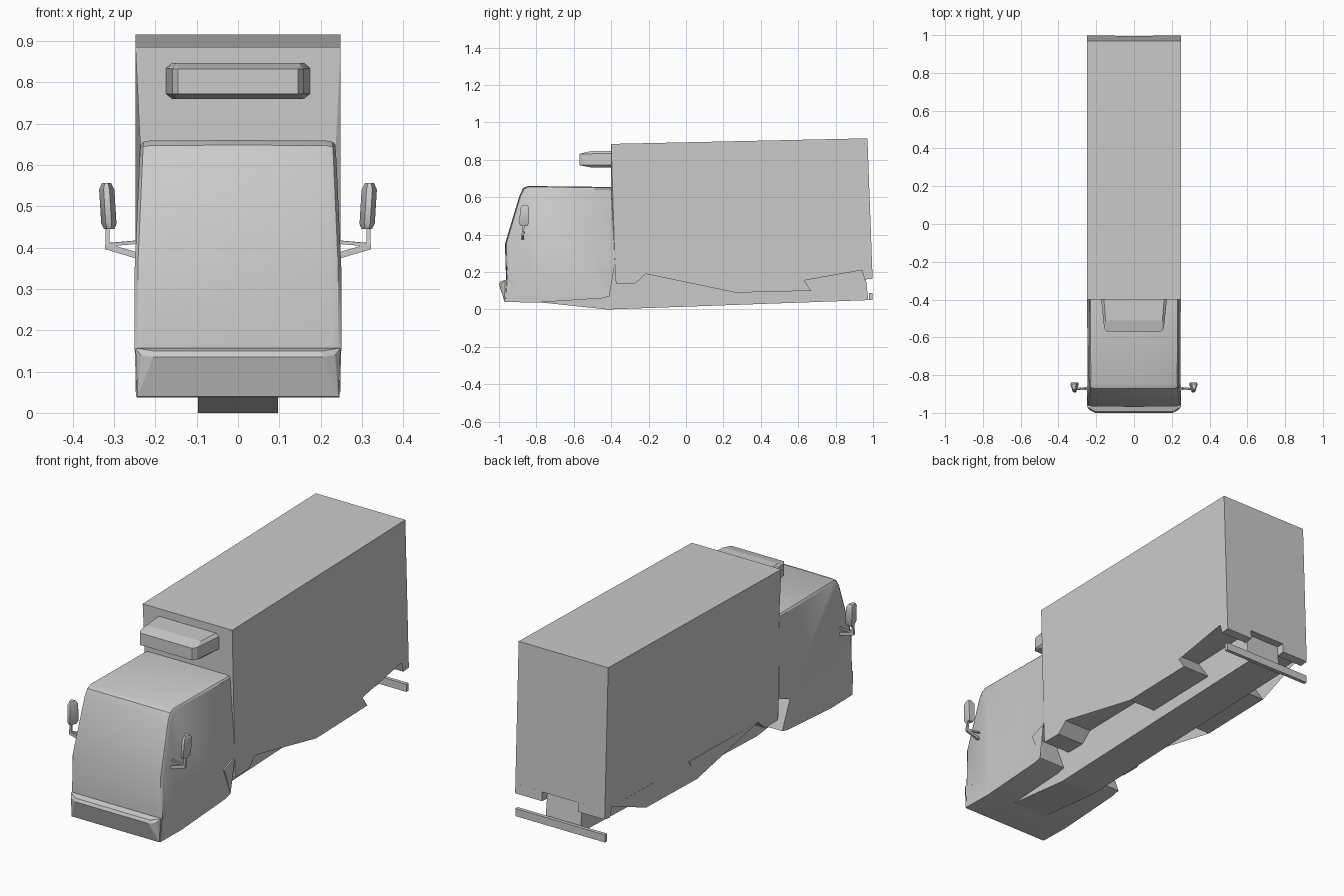
import bpy, bmesh, math
from mathutils import Vector

if "Cube" in bpy.data.objects:
    bpy.data.objects.remove(bpy.data.objects["Cube"])


def finish(name, bm, angle=None, mirror=False):
    bmesh.ops.recalc_face_normals(bm, faces=bm.faces)
    me = bpy.data.meshes.new(name)
    bm.to_mesh(me)
    bm.free()
    ob = bpy.data.objects.new(name, me)
    bpy.context.collection.objects.link(ob)
    if mirror:
        ob.modifiers.new("mirror", 'MIRROR').use_mirror_merge = False
    if angle:
        bpy.ops.object.select_all(action='DESELECT')
        ob.select_set(True)
        bpy.context.view_layer.objects.active = ob
        bpy.ops.object.shade_smooth_by_angle(angle=math.radians(angle))
    return ob


def loft(name, rings, angle=None, mirror=False):
    bm = bmesh.new()
    vs = [[bm.verts.new(p) for p in r] for r in rings]
    n = len(vs[0])
    for a, b in zip(vs, vs[1:]):
        for i in range(n):
            j = (i + 1) % n
            bm.faces.new((a[i], a[j], b[j], b[i]))
    caps = [bm.faces.new(vs[0]), bm.faces.new(vs[-1])]
    bmesh.ops.triangulate(bm, faces=caps)
    return finish(name, bm, angle, mirror)


def prism(name, pts, x0, x1, mirror=False):
    return loft(name, [[(x, y, z) for y, z in pts] for x in (x0, x1)], mirror=mirror)


def hull(name, pts, angle=None, mirror=False):
    bm = bmesh.new()
    for p in pts:
        bm.verts.new(p)
    bmesh.ops.convex_hull(bm, input=bm.verts)
    bmesh.ops.dissolve_limit(bm, angle_limit=0.01, verts=bm.verts, edges=bm.edges)
    return finish(name, bm, angle, mirror)


def both(pts):
    return [(s * x, y, z) for x, y, z in pts for s in (-1, 1)]


# cab: side profile lofted across the width, with rounded windshield and roof edges
cab = [(-.965, .04), (-.962, .155), (-.968, .35), (-.89, .61), (-.872, .648), (-.845, .66),
       (-.4, .655), (-.38, .245), (-.465, .21), (-.41, .07), (-.45, .06), (-.8, .037)]


def cab_ring(s, inset):
    ring = []
    for y, z in cab:
        half = .25 - .014 * max(0, (z - .35) / .31) - (.004 if z < .1 else 0)
        if y < -.84 and y > -.98 and z > .1:
            y += inset * (1 if z > .3 else .3)
        if z > .64:
            z -= inset * .6
        ring.append((s * half, y, z))
    return ring


loft("cab", [cab_ring(s, i) for s, i in
             ((-1, .02), (-.97, .007), (-.9, .002), (0, 0), (.9, .002), (.97, .007), (1, .02))], 35)

# cargo box with stepped lower skirts; front narrows to meet the cab roof
box = [(-.4, .885), (-.4, .655), (-.38, .245), (-.375, .14), (-.27, .14), (-.215, .19),
       (.33, .2), (.265, .09), (.67, .1), (.6, .2), (.94, .21), (.996, .21), (.97, .915)]
loft("cargo_box", [[(s * (.237 if z == .655 else .248), y, z) for y, z in box] for s in (-1, 1)])

# rear lip on each side of the chassis notch
prism("rear_lip", [(.94, .212), (.955, .16), (.998, .165), (.996, .212)], .1, .248, True)

# central chassis spine
prism("chassis", [(-.8, .04), (-.42, 0), (.975, .05), (.955, .22), (-.4, .22), (-.7, .1)], -.097, .097)

# rear bar
prism("rear_bar", [(.978, .05), (.996, .05), (.996, .088), (.978, .088)], -.248, .248)

# front bumper with tapered corners
hull("front_bumper", both([(.243, -.97, .04), (.243, -.92, .04), (.248, -.92, .157),
                           (.248, -.968, .157), (.205, -1, .135), (.235, -.985, .14),
                           (.205, -.993, .15)]))

# cooling unit on the front of the box
hull("cooling_unit", both([(.145, -.57, .772), (.145, -.57, .832),
                           (.158, -.55, .772), (.158, -.55, .832),
                           (.15, -.51, .76), (.15, -.51, .846),
                           (.16, -.39, .76), (.16, -.39, .847),
                           (.175, -.39, .772), (.175, -.39, .834)]))


# mirror arms and heads
def bar(name, p, q, w):
    hull(name, [Vector(e) + Vector((a, b, c)) * w for e in (p, q)
                for a in (-1, 1) for b in (-1, 1) for c in (-1, 1)], mirror=True)


bar("mirror_arm_lower", (.245, -.873, .381), (.316, -.873, .402), .006)
bar("mirror_arm_upper", (.245, -.867, .413), (.314, -.873, .407), .004)
bar("mirror_post", (.316, -.873, .402), (.316, -.868, .455), .005)

head = []
for z, k, cx, cy in ((.445, .7, .311, -.866), (.458, 1, .312, -.866),
                     (.54, 1, .317, -.862), (.556, .6, .318, -.861)):
    head.append([(cx + k * a, cy + k * b, z) for a, b in
                 ((-.018, .012), (-.018, .024), (.016, .024), (.019, .012), (.008, -.025), (-.006, -.025))])
loft("mirror_head", head, 40, True)
